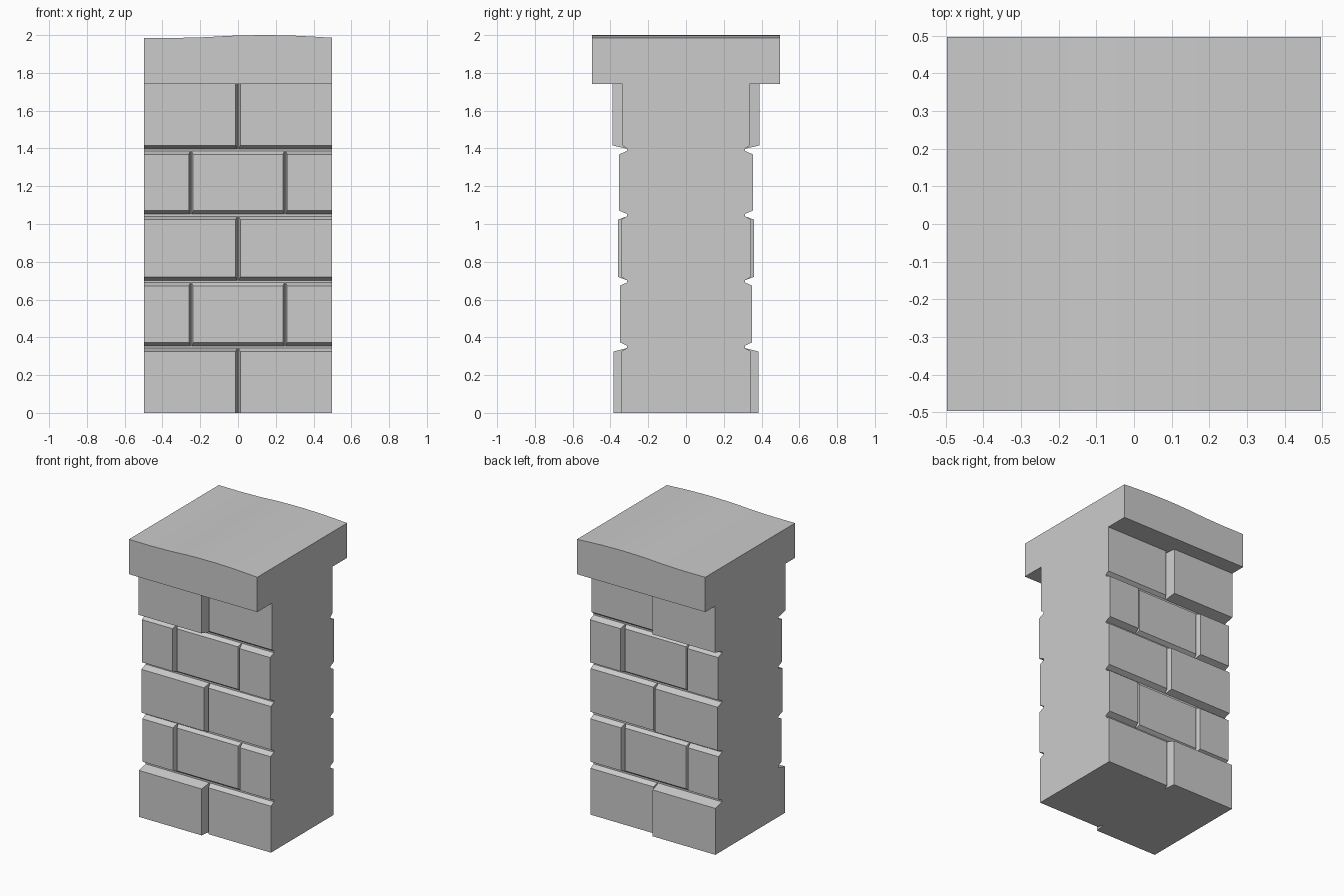
import bpy

if "Cube" in bpy.data.objects:
    bpy.data.objects.remove(bpy.data.objects["Cube"])

W = 0.497        # half length of the wall piece
CORE = 0.312     # half depth of the mortar core
CAP_Z = 1.742    # underside of the coping


def make_object(name, verts, faces):
    mesh = bpy.data.meshes.new(name)
    mesh.from_pydata(verts, [], faces)
    mesh.update()
    obj = bpy.data.objects.new(name, mesh)
    bpy.context.collection.objects.link(obj)
    return obj


def extrude_profile(name, profile, y0, y1):
    # profile is counter-clockwise in (x, z) seen from the front
    n = len(profile)
    verts = [(x, y0, z) for x, z in profile] + [(x, y1, z) for x, z in profile]
    faces = [tuple(range(n)), tuple(range(2 * n - 1, n - 1, -1))]
    faces += [(i, i + n, (i + 1) % n + n, (i + 1) % n) for i in range(n)]
    return make_object(name, verts, faces)


def brick(name, x0, x1, z0, z1, depth, side):
    # face rectangle sits at the given depth, wider base sits on the core
    bx0 = x0 if x0 <= -W else x0 - 0.009
    bx1 = x1 if x1 >= W else x1 + 0.009
    bz0 = z0 if z0 <= 0 else z0 - 0.018
    bz1 = z1 if z1 >= CAP_Z else z1 + 0.018
    verts = [(x0, -depth, z0), (x1, -depth, z0), (x1, -depth, z1), (x0, -depth, z1),
             (bx0, -CORE, bz0), (bx1, -CORE, bz0), (bx1, -CORE, bz1), (bx0, -CORE, bz1)]
    faces = [(0, 1, 2, 3), (7, 6, 5, 4)]
    faces += [(i, i + 4, (i + 1) % 4 + 4, (i + 1) % 4) for i in range(4)]
    if side == "back":
        verts = [(x, -y, z) for x, y, z in verts]
        faces = [f[::-1] for f in faces]
    make_object(name, verts, faces)


# mortar core
extrude_profile("mortar_core", [(-W, 0), (W, 0), (W, CAP_Z), (-W, CAP_Z)], -CORE, CORE)

# brick courses: bottom, top, depth of each brick from left to right
courses = [
    (0.0, 0.325, (0.385, 0.345)),
    (0.373, 0.673, (0.349, 0.336, 0.349)),
    (0.72, 1.023, (0.359, 0.345)),
    (1.071, 1.369, (0.354, 0.338, 0.354)),
    (1.416, CAP_Z, (0.389, 0.336)),
]
spans = {2: [(-W, -0.012), (0.012, W)],
         3: [(-W, -0.26), (-0.237, 0.237), (0.26, W)]}
for side in ("front", "back"):
    for row, (z0, z1, depths) in enumerate(courses, 1):
        for col, ((x0, x1), d) in enumerate(zip(spans[len(depths)], depths), 1):
            brick(f"{side}_brick_{row}_{col}", x0, x1, z0, z1, d, side)

# coping stone with a gently worn top
top = [(W, 1.986), (0.4, 1.992), (0.3, 1.997), (0.17, 2.0), (0.05, 1.999),
       (-0.05, 1.996), (-0.17, 1.989), (-0.33, 1.985), (-W, 1.986)]
extrude_profile("coping", [(-W, CAP_Z), (W, CAP_Z)] + top, -W, W)
